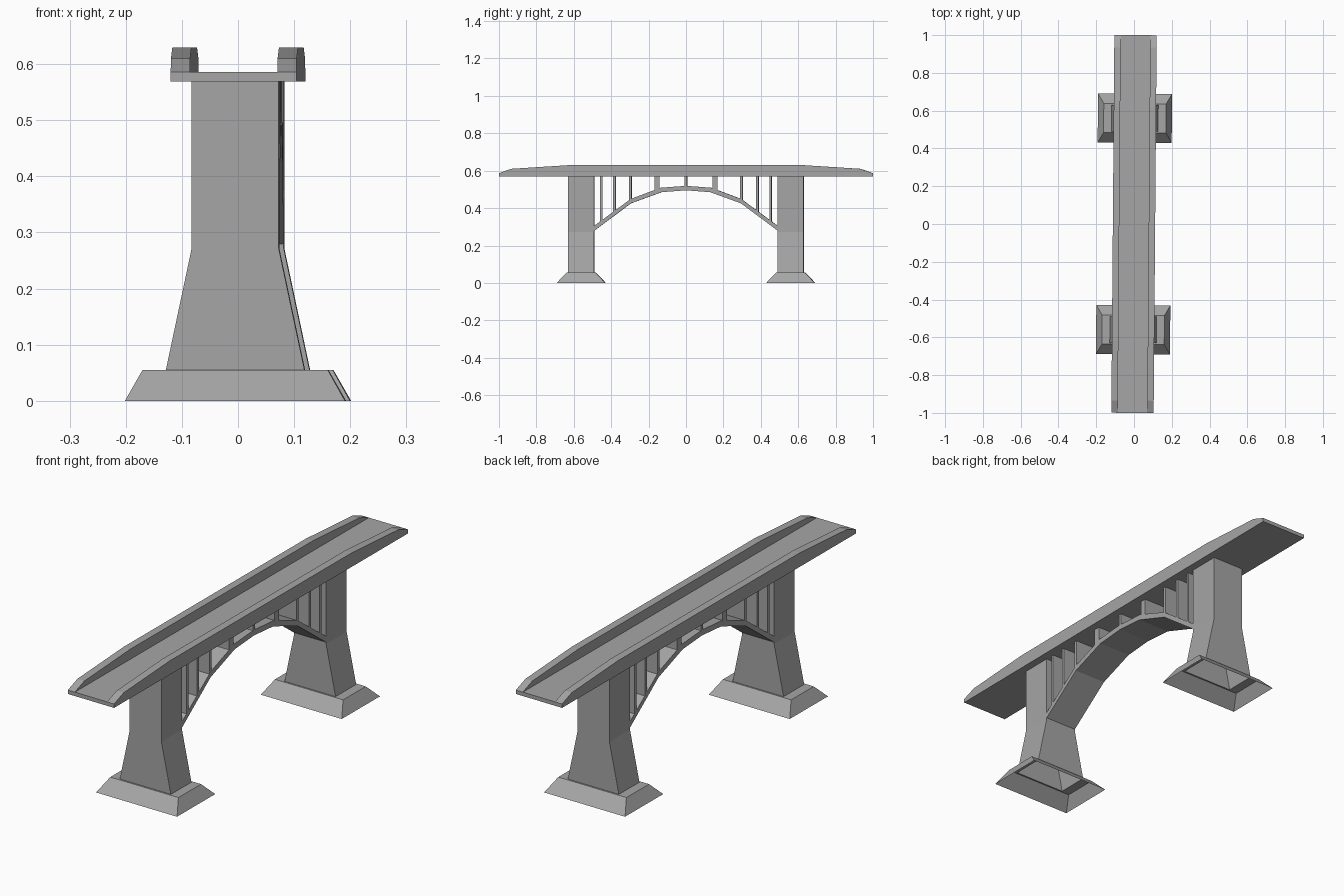
import bpy
import bmesh
from mathutils import Matrix

if "Cube" in bpy.data.objects:
    bpy.data.objects.remove(bpy.data.objects["Cube"])

GREY = 0.38
concrete = bpy.data.materials.new("concrete grey")
concrete.use_nodes = True
concrete.diffuse_color = (GREY, GREY, GREY, 1)
bsdf = concrete.node_tree.nodes["Principled BSDF"]
bsdf.inputs["Base Color"].default_value = (GREY, GREY, GREY, 1)
bsdf.inputs["Roughness"].default_value = 0.8

YAW = Matrix.Rotation(-0.008, 4, "Z")   # the whole bridge is turned very slightly
DECK_BOTTOM, ROAD_TOP = 0.569, 0.586
DECK_HALF, PIER_HALF = 0.112, 0.0775


def finish(name, bm):
    bmesh.ops.recalc_face_normals(bm, faces=bm.faces)
    bm.transform(YAW)
    mesh = bpy.data.meshes.new(name)
    bm.to_mesh(mesh)
    bm.free()
    mesh.materials.append(concrete)
    obj = bpy.data.objects.new(name, mesh)
    bpy.context.collection.objects.link(obj)
    return obj


def prism(name, profile, x0, x1):
    """Extrude a side profile of (y, z) points from x0 to x1."""
    bm = bmesh.new()
    face = bm.faces.new([bm.verts.new((x0, y, z)) for y, z in profile])
    grown = bmesh.ops.extrude_face_region(bm, geom=[face])["geom"]
    moved = [v for v in grown if isinstance(v, bmesh.types.BMVert)]
    bmesh.ops.translate(bm, verts=moved, vec=(x1 - x0, 0, 0))
    return finish(name, bm)


def loft(name, cy, rings):
    """Open shell through rectangular rings of (half x, half y, z)."""
    bm = bmesh.new()
    loops = []
    for hx, hy, z in rings:
        loops.append([bm.verts.new((sx * hx, cy + sy * hy, z))
                      for sx, sy in ((-1, -1), (1, -1), (1, 1), (-1, 1))])
    for low, high in zip(loops, loops[1:]):
        for i in range(4):
            j = (i + 1) % 4
            bm.faces.new((low[i], low[j], high[j], high[i]))
    return finish(name, bm)


def mirrored(half):
    """Complete a half curve running from the middle outwards (y >= 0)."""
    return [(-y, z) for y, z in reversed(half) if y > 0] + half


# Road slab
prism("road_deck", [(-1, DECK_BOTTOM), (1, DECK_BOTTOM), (1, ROAD_TOP), (-1, ROAD_TOP)],
      -DECK_HALF, DECK_HALF)

# Parapets, tapering down towards both ends
parapet = mirrored([(0.62, 0.63), (0.935, 0.61), (1, ROAD_TOP)])
for side, name in ((1, "left_parapet"), (-1, "right_parapet")):
    prism(name, parapet, side * (DECK_HALF - 0.034), side * DECK_HALF)

# Piers: flared footing, ledge, tapered shaft, straight shaft
for cy, place in ((-0.56, "front"), (0.56, "back")):
    loft(place + "_pier_footing", cy,
         [(0.196, 0.13, 0), (0.165, 0.077, 0.055), (0.1235, 0.07, 0.055)])
    loft(place + "_pier_shaft", cy,
         [(0.1235, 0.07, 0.055), (PIER_HALF, 0.07, 0.272), (PIER_HALF, 0.07, DECK_BOTTOM)])

# Faceted arch between the piers
arch_top = mirrored([(0, 0.519), (0.135, 0.509), (0.295, 0.449), (0.492, 0.304)])
arch_under = mirrored([(0, 0.495), (0.13, 0.485), (0.295, 0.425), (0.492, 0.278)])
prism("arch", arch_top + arch_under[::-1], -PIER_HALF, PIER_HALF)


def arch_height(y):
    for (y0, z0), (y1, z1) in zip(arch_top, arch_top[1:]):
        if y0 <= y <= y1:
            return z0 + (z1 - z0) * (y - y0) / (y1 - y0)


# Cross walls carrying the deck on the arch
half_walls = [(0.155, 0.014), (0.297, 0.007), (0.382, 0.007), (0.453, 0.006)]
walls = [(0, 0.007)] + half_walls + [(-y, t) for y, t in half_walls]
for n, (y, t) in enumerate(walls):
    a, b = y - t, y + t
    prism(f"cross_wall_{n + 1}",
          [(a, arch_height(a) - 0.005), (b, arch_height(b) - 0.005),
           (b, DECK_BOTTOM), (a, DECK_BOTTOM)], -PIER_HALF, PIER_HALF)
